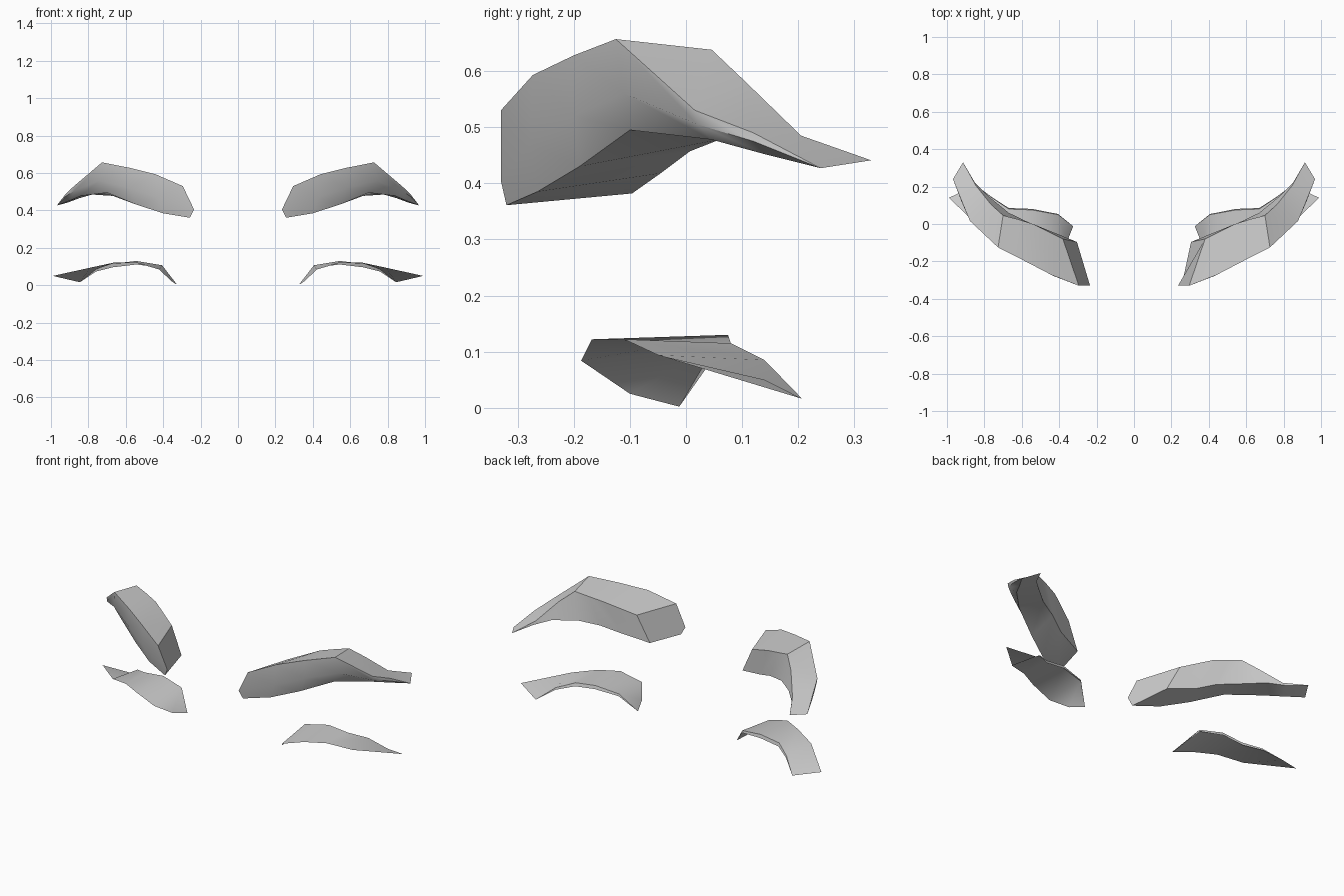
import bpy
import bmesh
import math
from mathutils import Vector

default_cube = bpy.data.objects.get("Cube")
if default_cube:
    bpy.data.objects.remove(default_cube, do_unlink=True)


def make_material(name, colour):
    material = bpy.data.materials.new(name)
    material.use_nodes = True
    material.diffuse_color = colour
    shader = material.node_tree.nodes["Principled BSDF"]
    shader.inputs["Base Color"].default_value = colour
    shader.inputs["Roughness"].default_value = 0.8
    return material


def loft(name, rails, material, closed=False, crease_angle=40):
    """Skin neighbouring rails, then mirror the left side to the right."""
    bm = bmesh.new()
    rows = [[bm.verts.new(point) for point in rail] for rail in rails]
    pairs = list(zip(rows, rows[1:]))
    if closed:
        pairs.append((rows[-1], rows[0]))
        bm.faces.new([row[0] for row in rows])
    for upper, lower in pairs:
        for i in range(len(upper) - 1):
            bm.faces.new((upper[i], lower[i], lower[i + 1], upper[i + 1]))
    bmesh.ops.remove_doubles(bm, verts=bm.verts, dist=0.002)
    bmesh.ops.recalc_face_normals(bm, faces=bm.faces)
    # An open sheet should show its outside upwards
    if not closed and sum(f.normal.z * f.calc_area() for f in bm.faces) < 0:
        bmesh.ops.reverse_faces(bm, faces=bm.faces)

    mesh = bpy.data.meshes.new(name)
    bm.to_mesh(mesh)
    bm.free()
    mesh.materials.append(material)
    part = bpy.data.objects.new(name, mesh)
    bpy.context.collection.objects.link(part)
    mirror = part.modifiers.new("mirror_sides", "MIRROR")
    mirror.use_axis[0] = True
    mirror.use_mirror_merge = False

    bpy.ops.object.select_all(action="DESELECT")
    part.select_set(True)
    bpy.context.view_layer.objects.active = part
    bpy.ops.object.shade_smooth_by_angle(angle=math.radians(crease_angle))
    return part


grey = make_material("soft_grey", (0.6, 0.6, 0.6, 1.0))

# Eyebrows: rails run from the thick inner end to the thin outer tip
outer_tip = (.968, .24, .427)
back_tip = (.914, .33, .441)
top_front = [(.295, -.33, .53), (.44, -.273, .593), (.58, -.2, .628),
             (.727, -.125, .657), (.877, .016, .53), (.92, .12, .49), outer_tip]
mid_front = [(.235, -.33, .405), (.43, -.278, .47), (.58, -.2, .52),
             (.74, -.11, .56), (.875, .02, .505), (.922, .12, .475), outer_tip]
low_front = [(.257, -.32, .361), (.4, -.265, .385), (.54, -.19, .43),
             (.7, -.1, .495), (.84, .045, .478), (.9, .14, .452), outer_tip]
low_back = [(.305, -.096, .382), (.46, -.045, .418), (.56, .007, .457),
            (.67, .06, .478), (.78, .15, .485), (.85, .22, .465), back_tip]
top_back = [(.38, -.08, .534), (.54, 0, .6), (.62, .025, .62),
            (.7, .046, .638), (.765, .105, .582), (.845, .205, .485), back_tip]
loft("eyebrows", [top_front, mid_front, low_front, low_back, top_back],
     grey, closed=True)

# Lower lashes: an arched open sheet with a narrow lip along the back
lash_front = [(.36, -.1, .025), (.42, -.187, .084), (.55, -.168, .122),
              (.66, -.11, .122), (.79, -.05, .094), (.99, .14, .05)]
lash_back = [(.325, -.012, .002), (.406, .05, .107), (.545, .075, .13),
             (.67, .08, .115), (.76, .14, .085), (.845, .207, .016)]
last = len(lash_back) - 1
lash_lip = [Vector(p) + Vector((0, .006, -.02)) * math.sin(math.pi * i / last)
            for i, p in enumerate(lash_back)]
loft("lower_lashes", [lash_front, lash_back, lash_lip], grey)
